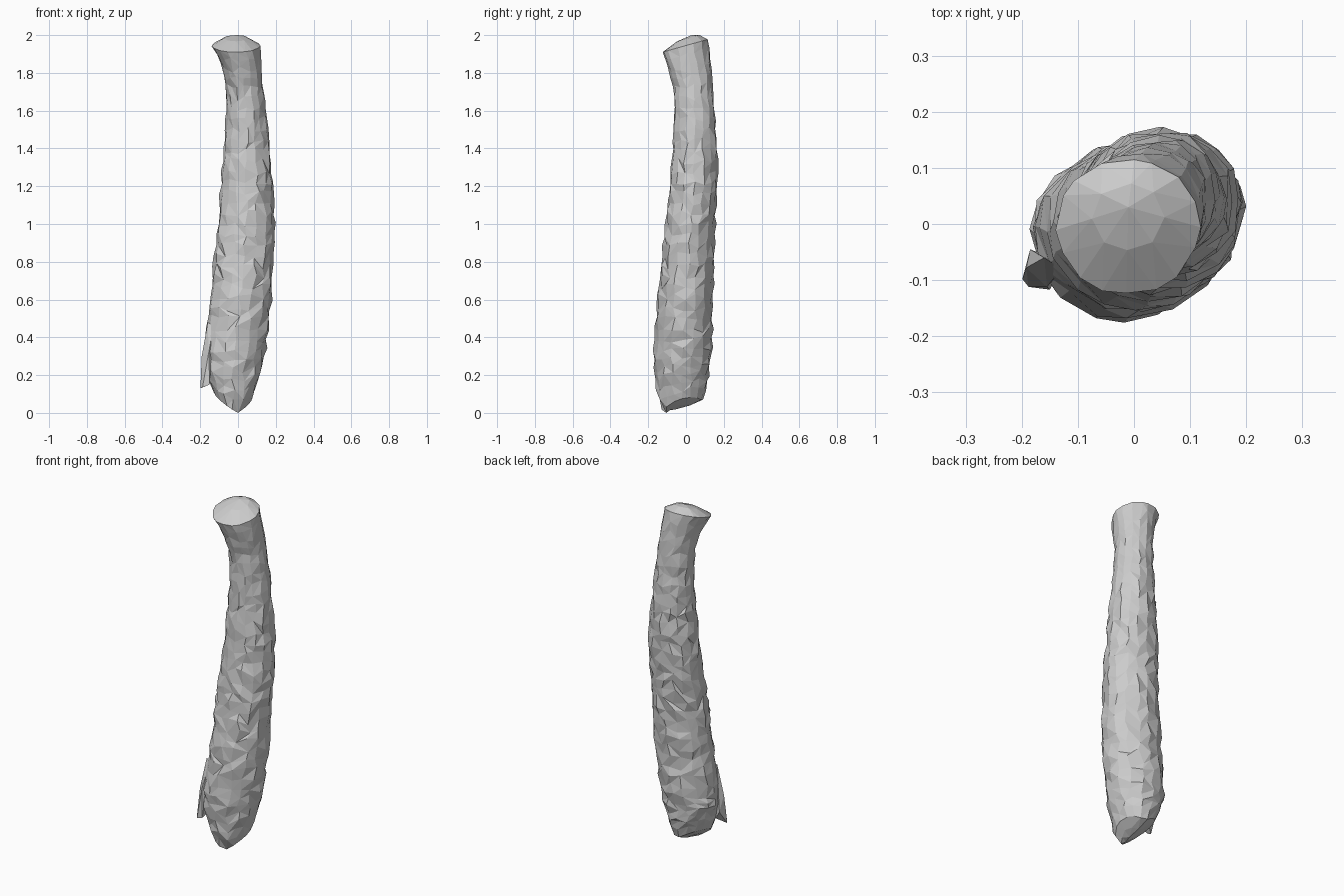
import bpy, bmesh, math, random

if "Cube" in bpy.data.objects:
    bpy.data.objects.remove(bpy.data.objects["Cube"])
random.seed(7)

# Trunk profile: height, left, right, front, back
PROFILE = [
    (0.00, -0.125, 0.075, -0.130, 0.090),
    (0.07, -0.150, 0.100, -0.145, 0.108),
    (0.15, -0.172, 0.118, -0.158, 0.118),
    (0.25, -0.180, 0.133, -0.168, 0.128),
    (0.40, -0.170, 0.155, -0.165, 0.138),
    (0.60, -0.145, 0.175, -0.150, 0.142),
    (0.80, -0.125, 0.185, -0.128, 0.148),
    (1.00, -0.106, 0.191, -0.108, 0.155),
    (1.20, -0.090, 0.185, -0.088, 0.166),
    (1.40, -0.075, 0.170, -0.067, 0.165),
    (1.60, -0.062, 0.146, -0.058, 0.151),
    (1.72, -0.064, 0.132, -0.064, 0.142),
    (1.85, -0.088, 0.122, -0.098, 0.129),
    (1.945, -0.137, 0.116, -0.124, 0.115),
]
SIDES, RINGS, TOP = 16, 36, 1.945


def section(z):
    for a, b in zip(PROFILE, PROFILE[1:]):
        if z <= b[0]:
            t = (z - a[0]) / (b[0] - a[0])
            return [p + (q - p) * t for p, q in zip(a[1:], b[1:])]
    return PROFILE[-1][1:]


def wall_point(z, angle, scale=1.0):
    l, r, f, b = section(z)
    x = (l + r) / 2 + (r - l) / 2 * math.cos(angle) * scale
    y = (f + b) / 2 + (b - f) / 2 * math.sin(angle) * scale
    # Slanted cut at the top, V-shaped break at the bottom
    low = max(0, 1 - z / 0.3) * (0.004 + 0.62 * abs(x) + 0.28 * (y + 0.11))
    high = max(0, (z - 1.6) / 0.345) * 0.28 * y
    return x, y, z + low + high


def make_object(name, bm):
    bmesh.ops.recalc_face_normals(bm, faces=bm.faces[:])
    mesh = bpy.data.meshes.new(name)
    bm.to_mesh(mesh)
    bm.free()
    obj = bpy.data.objects.new(name, mesh)
    bpy.context.collection.objects.link(obj)
    return obj


bm = bmesh.new()

# Rough bark wall
rings = []
for i in range(RINGS):
    z0 = TOP * i / (RINGS - 1)
    end = i in (0, RINGS - 1)
    ring = []
    for j in range(SIDES):
        a = 2 * math.pi * (j + random.uniform(-0.22, 0.22)) / SIDES
        z = z0 if end else z0 + random.uniform(-0.019, 0.019)
        rough = 0.02 if end else 0.055 if z < 1.75 else 0.03
        s = 1.01 + random.uniform(-rough, rough)
        ring.append(bm.verts.new(wall_point(z, a, s)))
    rings.append(ring)

for lower, upper in zip(rings, rings[1:]):
    for j in range(SIDES):
        k = (j + 1) % SIDES
        a, b, c, d = lower[j], lower[k], upper[k], upper[j]
        if random.random() < 0.5:
            bm.faces.new((a, b, c))
            bm.faces.new((a, c, d))
        else:
            bm.faces.new((a, b, d))
            bm.faces.new((b, c, d))


def close_end(ring, centre, inner):
    # Inner ring with half the sides, then a fan to the centre
    n = len(ring) // 2
    c = bm.verts.new(centre)
    mid = []
    for j in range(n):
        p = ring[2 * j].co.lerp(c.co, 0.5)
        p.z += inner
        mid.append(bm.verts.new(p))
    for j in range(n):
        k = (j + 1) % n
        o0, o1, o2 = ring[2 * j], ring[2 * j + 1], ring[(2 * j + 2) % len(ring)]
        bm.faces.new((o0, o1, mid[j]))
        bm.faces.new((o1, mid[k], mid[j]))
        bm.faces.new((o1, o2, mid[k]))
        bm.faces.new((mid[j], mid[k], c))


# Domed cut top and broken bottom
close_end(rings[-1], (-0.01, 0.03, 2.0), 0.012)
close_end(rings[0], (-0.01, -0.05, 0.02), -0.006)
tip = min(bm.verts, key=lambda v: (v.co.x ** 2 + (v.co.y + 0.11) ** 2) if v in rings[0] else 9)
tip.co = (0.0, -0.105, 0.0)
for v in bm.verts:
    v.co.z = max(0.0, min(2.0, v.co.z))
make_object("log_trunk", bm)

# Torn bark sliver at the lower left
bm = bmesh.new()
for p in [(-0.199, -0.098, 0.13), (-0.188, -0.112, 0.135), (-0.150, -0.117, 0.15),
          (-0.150, -0.060, 0.16), (-0.185, -0.045, 0.21), (-0.192, -0.078, 0.30),
          (-0.155, -0.112, 0.32), (-0.160, -0.060, 0.48), (-0.130, -0.080, 0.46)]:
    bm.verts.new(p)
bmesh.ops.convex_hull(bm, input=bm.verts[:])
make_object("bark_sliver", bm)
